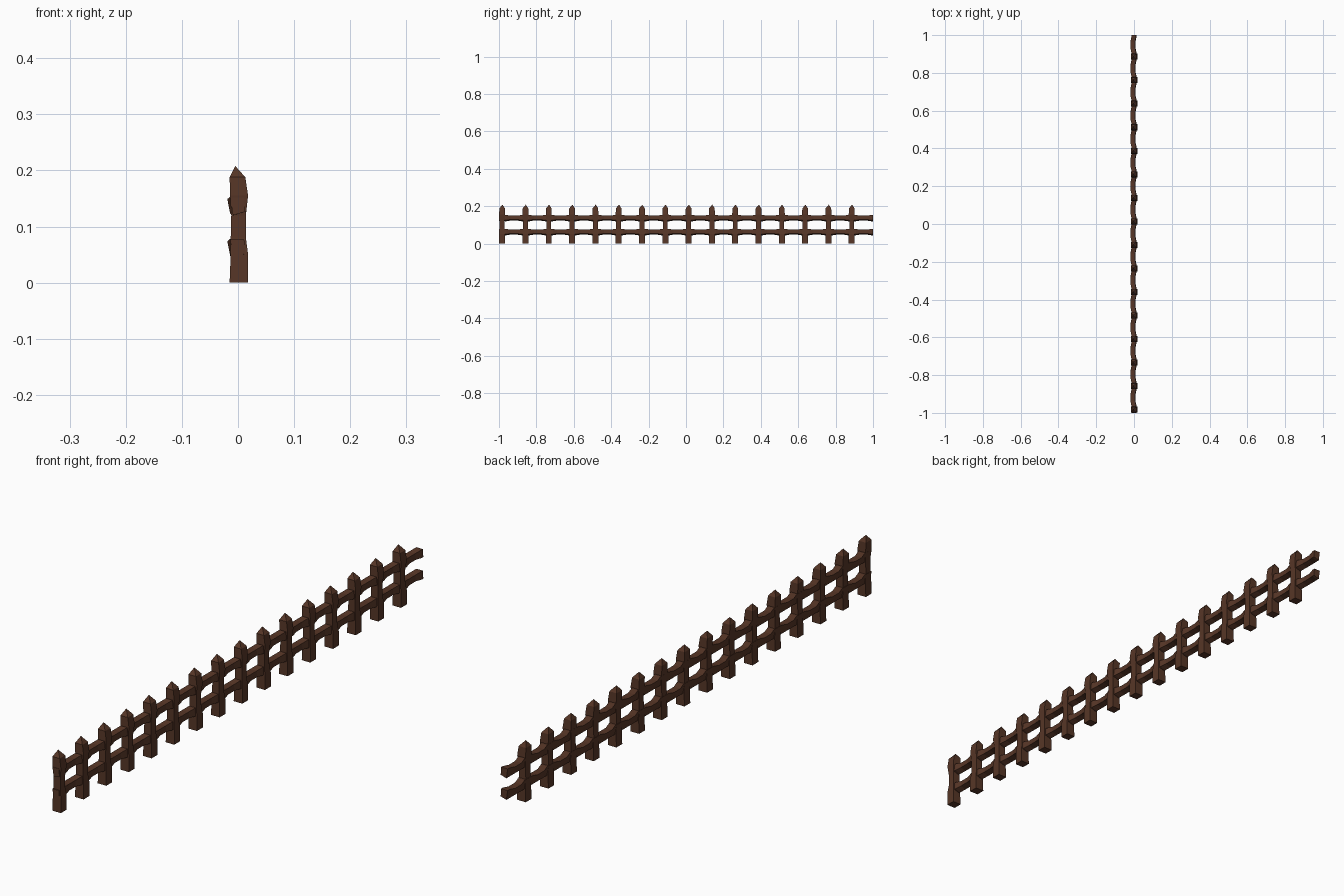
import bpy, bmesh

cube = bpy.data.objects.get("Cube")
if cube:
    bpy.data.objects.remove(cube)

# Single timber colour
wood = bpy.data.materials.new("dark brown wood")
wood.use_nodes = True
colour = (0.095, 0.037, 0.02, 1)
wood.diffuse_color = colour
wood.node_tree.nodes["Principled BSDF"].inputs["Base Color"].default_value = colour

COUNT = 16
STEP = 0.1246
FIRST = -0.983


def loft(name, rings, tip=None):
    """Skin four-cornered rings, closing the end flat or to a point."""
    bm = bmesh.new()
    loops = [[bm.verts.new(p) for p in ring] for ring in rings]
    for a, b in zip(loops, loops[1:]):
        for i in range(4):
            j = (i + 1) % 4
            bm.faces.new((a[i], a[j], b[j], b[i]))
    bm.faces.new(loops[0])
    if tip:
        top = bm.verts.new(tip)
        for i in range(4):
            bm.faces.new((loops[-1][i], loops[-1][(i + 1) % 4], top))
    else:
        bm.faces.new(loops[-1])
    bmesh.ops.recalc_face_normals(bm, faces=bm.faces)
    mesh = bpy.data.meshes.new(name)
    bm.to_mesh(mesh)
    bm.free()
    mesh.materials.append(wood)
    obj = bpy.data.objects.new(name, mesh)
    bpy.context.collection.objects.link(obj)
    return obj


# Hewn post, as (height, back x, front x, half width)
post_profile = [(0, -0.015, 0.018, 0.016), (0.05, -0.013, 0.018, 0.016),
                (0.08, -0.013, 0.014, 0.013), (0.12, -0.012, 0.014, 0.013),
                (0.155, -0.014, 0.018, 0.016), (0.188, -0.015, 0.013, 0.015)]
post_rings = [[(x0, -w, z), (x1, -w, z), (x1, w, z), (x0, w, z)]
              for z, x0, x1, w in post_profile]
post = loft("post_1", post_rings, tip=(-0.005, 0.002, 0.208))
post.location.y = FIRST
for n in range(1, COUNT):
    copy = bpy.data.objects.new(f"post_{n + 1}", post.data)
    copy.location.y = FIRST + n * STEP
    bpy.context.collection.objects.link(copy)

# Rail bay, as (offset from post, half height, sideways bow)
bay = [(0.022, 0.017, 0), (0.045, 0.013, -0.005),
       (0.08, 0.013, -0.005), (0.105, 0.017, 0)]


def rail_ring(y, z, h, bow):
    return [(-0.014 + bow, y, z + h), (0.011 + bow, y, z + h),
            (0.013 + bow, y, z - h * 0.6), (-0.009 + bow, y, z - h)]


# Two long rails pinched between the posts
for name, z in (("upper_rail", 0.136), ("lower_rail", 0.061)):
    rings = [rail_ring(-1, z, 0.016, 0)]
    for n in range(COUNT):
        for offset, h, bow in bay:
            rings.append(rail_ring(FIRST + n * STEP + offset, z, h, bow))
    rings.append(rail_ring(1, z, 0.017, 0))
    loft(name, rings)
